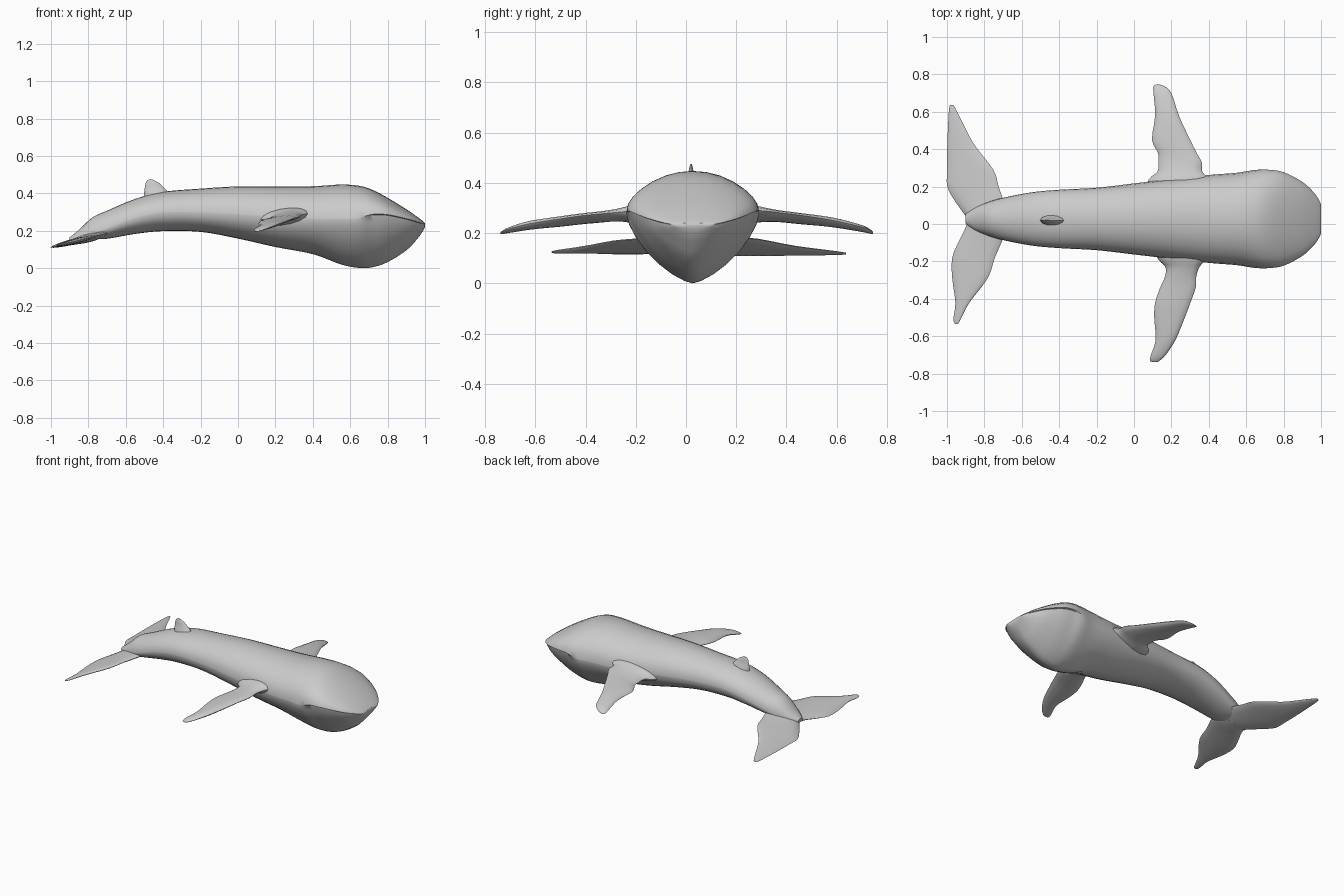
import bpy, bmesh, math
from mathutils import Vector

skin = bpy.data.materials.new("whale_grey")
skin.diffuse_color = (0.6, 0.6, 0.6, 1)


def loft(name, rings, angle=50):
    """Skin a list of closed rings and cap both ends."""
    bm = bmesh.new()
    rows = [[bm.verts.new(p) for p in r] for r in rings]
    n = len(rows[0])
    for a, b in zip(rows, rows[1:]):
        for i in range(n):
            j = (i + 1) % n
            bm.faces.new((a[i], a[j], b[j], b[i]))
    bm.faces.new(rows[0][::-1])
    bm.faces.new(rows[-1])
    bmesh.ops.recalc_face_normals(bm, faces=bm.faces)
    me = bpy.data.meshes.new(name)
    bm.to_mesh(me)
    bm.free()
    me.materials.append(skin)
    ob = bpy.data.objects.new(name, me)
    bpy.context.collection.objects.link(ob)
    bpy.context.view_layer.objects.active = ob
    ob.select_set(True)
    bpy.ops.object.shade_smooth_by_angle(angle=math.radians(angle))
    ob.select_set(False)
    return ob


def smooth(stations, steps):
    """Catmull-Rom interpolation through the stations."""
    p = [Vector(s) for s in stations]
    out = []
    for i in range(len(p) - 1):
        a, b, c, d = p[max(i - 1, 0)], p[i], p[i + 1], p[min(i + 2, len(p) - 1)]
        for k in range(steps):
            t = k / steps
            out.append(b + (c - a) * (t / 2) + (2 * a - 5 * b + 4 * c - d) * (t * t / 2)
                       + (3 * b - a - 3 * c + d) * (t ** 3 / 2))
    return out + [p[-1]]


def power(v, e):
    return math.copysign(abs(v) ** e, v)


# Body: x, top z, bottom z, widest z, half width, belly roundness, jaw inset
BODY = [
    (-0.90, 0.165, 0.140, 0.152, 0.025, 2.0, 1),
    (-0.85, 0.205, 0.148, 0.165, 0.060, 2.0, 1),
    (-0.78, 0.270, 0.155, 0.185, 0.090, 2.0, 1),
    (-0.70, 0.307, 0.157, 0.215, 0.113, 2.0, 1),
    (-0.55, 0.370, 0.183, 0.270, 0.142, 2.0, 1),
    (-0.40, 0.408, 0.198, 0.300, 0.156, 2.0, 1),
    (-0.20, 0.425, 0.194, 0.300, 0.167, 2.0, 1),
    (0.00, 0.437, 0.158, 0.290, 0.190, 1.9, 1),
    (0.20, 0.437, 0.113, 0.275, 0.213, 1.8, 1),
    (0.40, 0.438, 0.075, 0.265, 0.235, 1.65, 1),
    (0.55, 0.447, 0.020, 0.265, 0.247, 1.5, 1),
    (0.65, 0.440, 0.001, 0.270, 0.262, 1.45, 1),
    (0.72, 0.418, 0.005, 0.288, 0.263, 1.45, 0.965),
    (0.80, 0.376, 0.032, 0.286, 0.250, 1.45, 0.95),
    (0.90, 0.315, 0.095, 0.265, 0.198, 1.5, 0.95),
    (0.96, 0.273, 0.158, 0.248, 0.143, 1.6, 0.94),
    (0.99, 0.250, 0.200, 0.238, 0.100, 1.8, 0.94),
    (1.00, 0.240, 0.222, 0.233, 0.075, 2.0, 0.95),
]
MID = 0.027   # sideways offset of the body axis
HALF = 14     # segments in each half of a ring
rings = []
for x, top, bot, mid, w, e, jaw in smooth(BODY, 4):
    ring = []
    for i in range(HALF + 1):       # back and upper jaw
        a = math.pi * i / HALF
        ring.append((x, MID + w * math.cos(a), mid + (top - mid) * math.sin(a)))
    for i in range(HALF + 1):       # belly and lower jaw, set in behind the lip
        a = math.pi + math.pi * i / HALF
        ring.append((x, MID + w * jaw * power(math.cos(a), 2 / e),
                     mid - 0.004 + (mid - 0.004 - bot) * power(math.sin(a), 2 / e)))
    rings.append(ring)
loft("body", rings, 40)


def fin(name, stations, slope, sides=14):
    """Lens-shaped fin; stations: y, leading x, trailing x, z, thickness."""
    rings = []
    for y, lead, trail, z, thick in smooth(stations, 3):
        c, h = (lead + trail) / 2, (lead - trail) / 2
        ring = []
        for i in range(sides):
            a = 2 * math.pi * i / sides
            dx = h * math.cos(a)
            ring.append((c + dx, y, z + slope * dx + thick / 2 * math.sin(a)))
        rings.append(ring)
    loft(name, rings)


# Flippers, held out and slightly drooping
fin("left_flipper", [
    (0.15, 0.42, 0.04, 0.275, 0.12), (0.24, 0.40, 0.08, 0.276, 0.085),
    (0.28, 0.365, 0.125, 0.275, 0.062), (0.33, 0.362, 0.130, 0.271, 0.045),
    (0.38, 0.335, 0.128, 0.266, 0.038), (0.45, 0.300, 0.096, 0.258, 0.036),
    (0.58, 0.240, 0.113, 0.243, 0.036), (0.70, 0.200, 0.104, 0.218, 0.025),
    (0.735, 0.165, 0.104, 0.205, 0.014), (0.745, 0.140, 0.115, 0.200, 0.006)], 0.13)
fin("right_flipper", [
    (-0.10, 0.41, 0.08, 0.275, 0.12), (-0.19, 0.38, 0.13, 0.276, 0.085),
    (-0.23, 0.35, 0.168, 0.275, 0.062), (-0.28, 0.333, 0.166, 0.271, 0.045),
    (-0.34, 0.330, 0.140, 0.264, 0.038), (-0.42, 0.302, 0.113, 0.256, 0.036),
    (-0.50, 0.272, 0.108, 0.246, 0.036), (-0.62, 0.222, 0.116, 0.231, 0.033),
    (-0.70, 0.170, 0.090, 0.213, 0.022), (-0.73, 0.138, 0.086, 0.203, 0.012),
    (-0.738, 0.125, 0.098, 0.200, 0.006)], 0.13)


def fluke(name, outline):
    # the tail blade slopes down towards its trailing edge
    fin(name, [(y, a, b, 0.112 + 0.25 * ((a + b) / 2 + 1), t) for y, a, b, t in outline], 0.25)


fluke("left_fluke", [
    (0.02, -0.70, -0.885, 0.050), (0.07, -0.69, -0.92, 0.046),
    (0.13, -0.70, -0.962, 0.038), (0.20, -0.724, -0.998, 0.032),
    (0.29, -0.752, -1.00, 0.027), (0.43, -0.858, -0.998, 0.020),
    (0.57, -0.930, -0.992, 0.013), (0.62, -0.956, -0.988, 0.008),
    (0.637, -0.966, -0.982, 0.004)])
fluke("right_fluke", [
    (0.03, -0.70, -0.885, 0.050), (-0.03, -0.69, -0.905, 0.046),
    (-0.09, -0.705, -0.935, 0.038), (-0.18, -0.744, -0.972, 0.032),
    (-0.29, -0.782, -0.972, 0.027), (-0.42, -0.880, -0.955, 0.020),
    (-0.50, -0.922, -0.965, 0.013), (-0.525, -0.935, -0.962, 0.008),
    (-0.535, -0.943, -0.955, 0.004)])

# Dorsal fin: z, front x, rear x, thickness
rings = []
for z, front, rear, t in [(0.36, -0.35, -0.50, 0.07), (0.405, -0.37, -0.502, 0.05),
                          (0.42, -0.385, -0.50, 0.032), (0.44, -0.405, -0.497, 0.022),
                          (0.46, -0.428, -0.492, 0.014), (0.47, -0.448, -0.485, 0.009),
                          (0.475, -0.458, -0.475, 0.005)]:
    c, h = (front + rear) / 2, (front - rear) / 2
    rings.append([(c + h * math.cos(k * math.pi / 6), 0.02 + t / 2 * math.sin(k * math.pi / 6), z)
                  for k in range(12)])
loft("dorsal_fin", rings)
